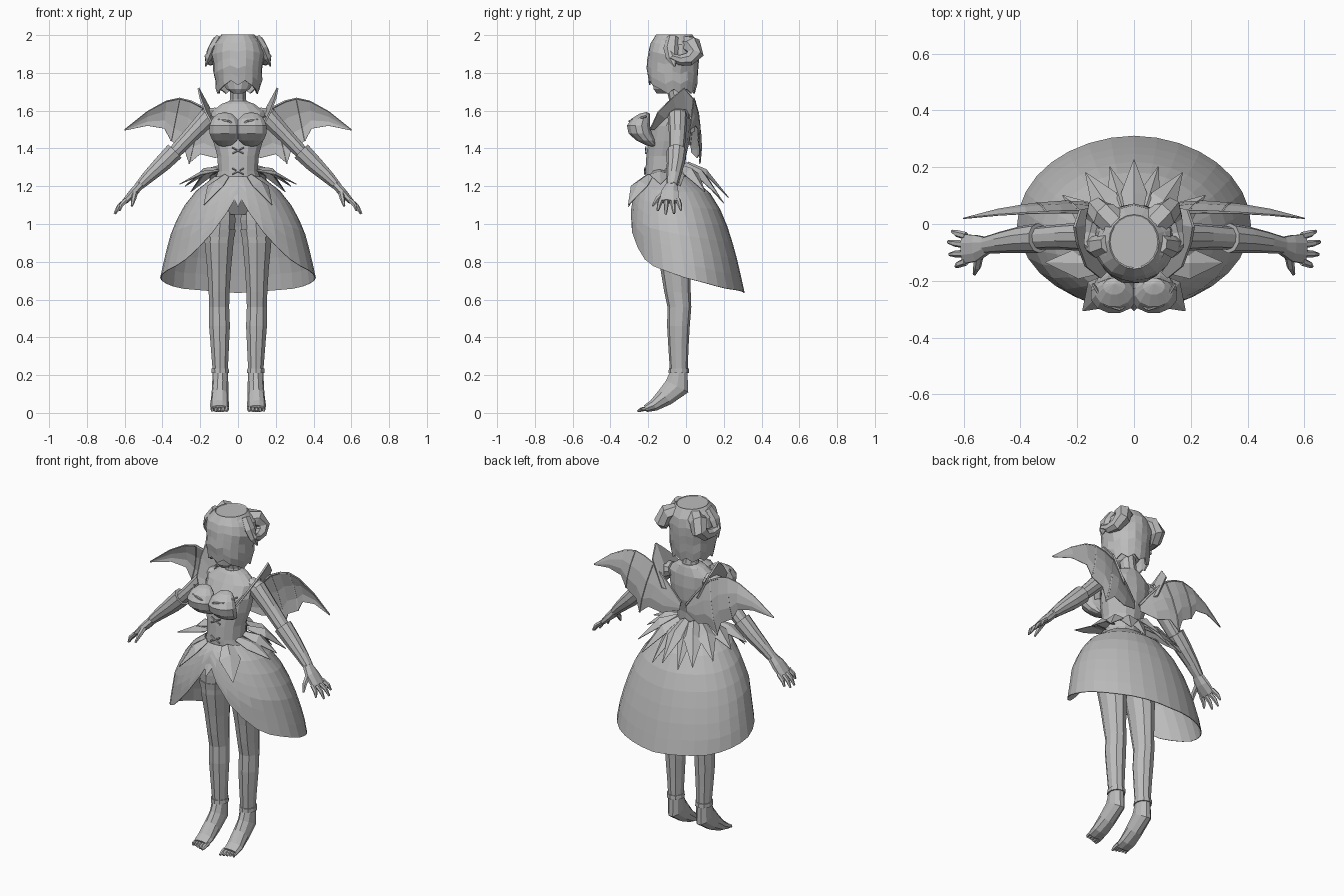
import bpy, math, random
from mathutils import Vector

random.seed(4)
grey = bpy.data.materials.new("plain grey")
grey.diffuse_color = (0.5, 0.5, 0.5, 1)


def make(name, verts, faces, mirror=False, thick=0):
    mesh = bpy.data.meshes.new(name)
    mesh.from_pydata([tuple(v) for v in verts], [], faces)
    mesh.materials.append(grey)
    obj = bpy.data.objects.new(name, mesh)
    bpy.context.collection.objects.link(obj)
    if thick:
        s = obj.modifiers.new("thickness", 'SOLIDIFY')
        s.thickness, s.offset = thick, 0
    if mirror:
        m = obj.modifiers.new("mirror", 'MIRROR')
        m.use_mirror_merge = False
    return obj


def tube(name, pts, n=10, ref=None, mirror=False):
    """Loft ellipses (x, y, z, ra, rb); level rings, or rings across the path if ref is given."""
    verts, faces = [], []
    c = [Vector(p[:3]) for p in pts]
    for i, p in enumerate(pts):
        a, b = Vector((1, 0, 0)), Vector((0, 1, 0))
        if ref:
            t = (c[min(i + 1, len(c) - 1)] - c[max(i - 1, 0)]).normalized()
            a = t.cross(Vector(ref)).normalized()
            b = a.cross(t)
        for k in range(n):
            w = math.tau * (k + 0.5) / n
            verts.append(c[i] + a * p[3] * math.cos(w) + b * p[4] * math.sin(w))
    for i in range(len(pts) - 1):
        for k in range(n):
            j = (k + 1) % n
            faces.append((i*n + k, i*n + j, (i+1)*n + j, (i+1)*n + k))
    faces += [tuple(reversed(range(n))), tuple(range(len(verts) - n, len(verts)))]
    return make(name, verts, faces, mirror)


def sheet(name, rows, mirror=False, thick=0.006, closed=False):
    """Skin equal-length rows of points."""
    n = len(rows[0])
    faces = [(i*n + k, i*n + (k+1) % n, (i+1)*n + (k+1) % n, (i+1)*n + k)
             for i in range(len(rows) - 1) for k in range(n if closed else n - 1)]
    return make(name, [p for r in rows for p in r], faces, mirror, thick)


def interp(table, x):
    for a, b in zip(table, table[1:]):
        if x <= b[0]:
            f = max(0, (x - a[0]) / (b[0] - a[0]))
            return [p + (q - p) * f for p, q in zip(a[1:], b[1:])]
    return list(table[-1][1:])


# Torso, hips and neck
tube("torso", [
    (0, -.08, 1.05, .09, .07), (0, -.09, 1.12, .15, .11), (0, -.10, 1.2, .135, .115),
    (0, -.11, 1.28, .108, .105), (0, -.105, 1.36, .112, .105), (0, -.09, 1.44, .135, .11),
    (0, -.08, 1.52, .15, .105), (0, -.06, 1.59, .15, .08), (0, -.05, 1.635, .09, .06),
    (0, -.045, 1.65, .05, .05)], 14)
tube("neck", [(0, -.045, 1.62, .055, .05), (0, -.045, 1.66, .045, .045), (0, -.06, 1.74, .045, .05)], 10)

# Bust cups
tube("bust", [(.07, -.19 - .06*math.sin(a)**2 + .02*math.cos(a), 1.5 - .092*math.cos(a),
               .083*math.sin(a) + .003, .062*math.sin(a) + .003)
              for a in [math.pi*i/7 for i in range(8)]], 12, mirror=True)
tube("cup_rim", [(x, y, z, .006, .006) for x, y, z in
                 ((.01, -.275, 1.52), (.05, -.3, 1.545), (.1, -.285, 1.55), (.145, -.21, 1.57))],
     5, (0, 0, 1), True)

# Crossed bodice laces
for z, y in ((1.39, -.213), (1.28, -.218)):
    tube("lace", [(-.03, y, z - .016, .005, .005), (.03, y, z + .016, .005, .005)], 5, (0, 1, 0), True)

# Flared shoulder collars
outer = [(.12, -.19, 1.5), (.17, -.15, 1.59), (.2, -.07, 1.67), (.21, -.01, 1.72), (.19, .05, 1.65), (.12, .06, 1.5)]
inner = [(.1, -.17, 1.5), (.14, -.11, 1.56), (.15, -.05, 1.6), (.15, 0, 1.61), (.13, .03, 1.56), (.09, .025, 1.48)]
sheet("shoulder_collar", [outer, inner], True, .01)

# Arms with flared glove cuffs
Y = (0, 1, 0)
tube("arm", [(.11, -.04, 1.58, .04, .045), (.16, -.045, 1.565, .053, .052), (.25, -.045, 1.47, .043, .045),
             (.345, -.05, 1.37, .037, .04), (.44, -.06, 1.285, .036, .038), (.525, -.075, 1.2, .024, .03)],
     10, Y, True)
tube("glove_cuff", [(.335, -.05, 1.385, .052, .053), (.4, -.055, 1.32, .047, .047),
                    (.47, -.065, 1.255, .036, .038), (.52, -.074, 1.205, .026, .031)], 10, Y, True)

# Hands and fingers
tube("palm", [(.515, -.075, 1.21, .024, .03), (.555, -.085, 1.165, .024, .05),
              (.6, -.088, 1.118, .016, .056)], 8, Y, True)
for y, tip in ((-.042, (.64, -.026, 1.072)), (-.073, (.655, -.063, 1.055)),
               (-.104, (.65, -.107, 1.052)), (-.133, (.627, -.15, 1.07))):
    base, tip = Vector((.592, y, 1.127)), Vector(tip)
    mid = base.lerp(tip, .55) + Vector((.006, 0, .005))
    tube("finger", [(*base, .013, .014), (*mid, .012, .012), (*tip, .005, .006)], 6, Y, True)
tube("thumb", [(.545, -.11, 1.17, .015, .016), (.552, -.15, 1.135, .014, .014),
               (.562, -.177, 1.095, .005, .006)], 6, (1, 0, 0), True)

# Legs, stocking tops, ankle cuffs
tube("leg", [(.085, -.075, 1.12, .065, .09), (.095, -.075, 1.02, .086, .095), (.1, -.07, .9, .08, .092),
             (.1, -.055, .76, .066, .08), (.1, -.045, .64, .058, .07), (.1, -.035, .56, .056, .063),
             (.098, -.04, .46, .058, .06), (.096, -.04, .34, .05, .053), (.094, -.038, .22, .042, .047)],
     10, mirror=True)
tube("stocking_top", [(.098, -.072, .97, .09, .1), (.1, -.07, .93, .086, .096)], 10, mirror=True)
tube("ankle_cuff", [(.095, -.038, .235, .048, .053), (.094, -.038, .212, .049, .054)], 10, mirror=True)

# Pointed feet and toes
X = (1, 0, 0)
tube("foot", [(.094, -.036, .225, .046, .041), (.094, -.047, .14, .07, .043), (.096, -.11, .085, .052, .046),
              (.098, -.17, .04, .033, .05), (.098, -.215, .022, .02, .048)], 10, X, True)
for i in range(5):
    x, end = .06 + .019*i, -.257 + .006*i
    r = .013 - .001*i
    tube("toe", [(x, -.2, .025, r, r), (x, -.235, .018, r, r), (x, end, .009, .006, .007)], 6, X, True)

# Open-fronted skirt: profile rows (height drop, half width, front y, back y) and a hem by angle
profile = [(-1.25, .125, -.22, .02), (-1.2, .2, -.265, .1), (-1.1, .28, -.29, .17), (-.98, .345, -.305, .22),
           (-.85, .38, -.3, .26), (-.72, .41, -.3, .29), (-.63, .41, -.3, .31)]
hem = [(0, 1.16), (8, 1.09), (22, .96), (33, .88), (49, .79), (90, .715), (130, .66), (180, .635)]
rows = []
for i in range(8):
    row = []
    for k in range(32):
        a = math.tau * k / 32
        low = interp(hem, abs((math.degrees(a) + 180) % 360 - 180))[0]
        z = 1.25 + (low - 1.25) * i / 7
        rx, yf, yb = interp(profile, -z)
        row.append((rx*math.sin(a), (yf + yb)/2 - (yb - yf)/2*math.cos(a), z))
    rows.append(row)
sheet("skirt", rows, closed=True, thick=.004)


# Leaf petals round the waist
def petal(base, tip, width, lift=.02, mirror=True):
    base, tip = Vector(base), Vector(tip)
    d = tip - base
    side = Vector((-d.y, d.x, 0)).normalized() * width
    up = Vector((0, 0, lift))
    mid = base.lerp(tip, .45) + up
    sheet("waist_petal", [(base - side*.55, base + up*.4, base + side*.55),
                          (mid - side - up*.4, mid + up*.5, mid + side - up*.4),
                          (tip - side*.02, tip, tip + side*.02)], mirror, .004)


petal((0, -.215, 1.23), (0, -.305, 1.09), .045, .025, False)
petal((.07, -.2, 1.25), (.18, -.305, 1.1), .06, .03)
petal((.1, -.14, 1.28), (.31, -.135, 1.21), .055)
petal((.1, -.08, 1.29), (.28, -.03, 1.2), .055, .03)
petal((.085, -.03, 1.3), (.25, .1, 1.17), .05, .035)
petal((.05, 0, 1.31), (.17, .18, 1.14), .05, .035)
petal((.025, .005, 1.3), (.085, .2, 1.11), .04, .04)
petal((0, .01, 1.315), (0, .225, 1.14), .045, .035, False)

# Scalloped bat wings: membrane between upper and lower edge, with a leading bone
top = [(.02, 1.42), (.08, 1.5), (.14, 1.57), (.19, 1.62), (.25, 1.65), (.31, 1.665), (.38, 1.65), (.48, 1.595), (.6, 1.5)]
low = [(.02, 1.38), (.12, 1.35), (.2, 1.37), (.26, 1.32), (.285, 1.4), (.355, 1.44), (.39, 1.505), (.48, 1.52), (.6, 1.495)]
rows = []
for f in (0, .35, .7, 1):
    row = []
    for (ax, az), (bx, bz) in zip(top, low):
        x = ax + (bx - ax)*f
        y = .02 + (.025 + .04*math.sin(f*2.2)) * math.sin(min(1, x/.25)*math.pi/2) * (1 - (x/.6)**3)
        row.append((x, y, az + (bz - az)*f))
    rows.append(row)
sheet("wing", rows, True, .004)
tube("wing_bone", [(*p, .009 - .0008*i, .009 - .0008*i) for i, p in enumerate(rows[0])], 5, Y, True)
for k in (3, 5):
    tube("wing_rib", [(*r[k], .005, .005) for r in rows], 5, Y, True)

# Head with tapering chin and a small nose
tube("head", [(0, -.125, 1.69, .025, .03), (0, -.1, 1.715, .065, .075), (0, -.085, 1.77, .095, .095),
              (0, -.075, 1.86, .105, .105), (0, -.07, 1.94, .085, .09)], 12)
tube("nose", [(0, -.175, 1.77, .012, .012), (0, -.185, 1.775, .01, .015), (0, -.172, 1.81, .005, .006)], 6)

# Bobbed hair with jagged fringe
hair = [(-2.0, .085, -.155, .03), (-1.97, .125, -.185, .06), (-1.9, .138, -.2, .07),
        (-1.82, .128, -.208, .065), (-1.74, .12, -.198, .058), (-1.68, .108, -.165, .045)]
rows = []
for i in range(7):
    row = []
    for k in range(20):
        a = math.tau * k / 20
        bottom = (1.735 if math.cos(a) > .75 else 1.69) + (.025 if k % 2 else 0)
        z = 2.0 + (bottom - 2.0) * i / 6
        rx, yf, yb = interp(hair, -z)
        s = random.uniform(.95, 1.03) if i else 1
        row.append((rx*s*math.sin(a), (yf + yb)/2 - (yb - yf)/2*s*math.cos(a), z))
    rows.append(row)
sheet("hair", rows, closed=True, thick=.008)
tube("hair_crown", [(0, -.062, 1.975, .115, .11), (0, -.062, 1.999, .085, .092)], 20)

# Curled side locks
tube("curled_lock", [(.06, .0, 1.95, .05, .05), (.105, .03, 1.945, .052, .05), (.125, .048, 1.9, .046, .045),
                     (.138, .015, 1.872, .036, .036), (.148, -.035, 1.868, .028, .028),
                     (.158, -.075, 1.885, .02, .02), (.145, -.09, 1.93, .006, .006)], 7, (1, 0, .2), True)
# Side tufts dropping in front of the curls
tube("side_tuft", [(.1, -.07, 1.99, .02, .03), (.135, -.08, 1.93, .025, .04),
                   (.155, -.075, 1.88, .018, .03), (.172, -.06, 1.835, .004, .006)], 6, Y, True)
